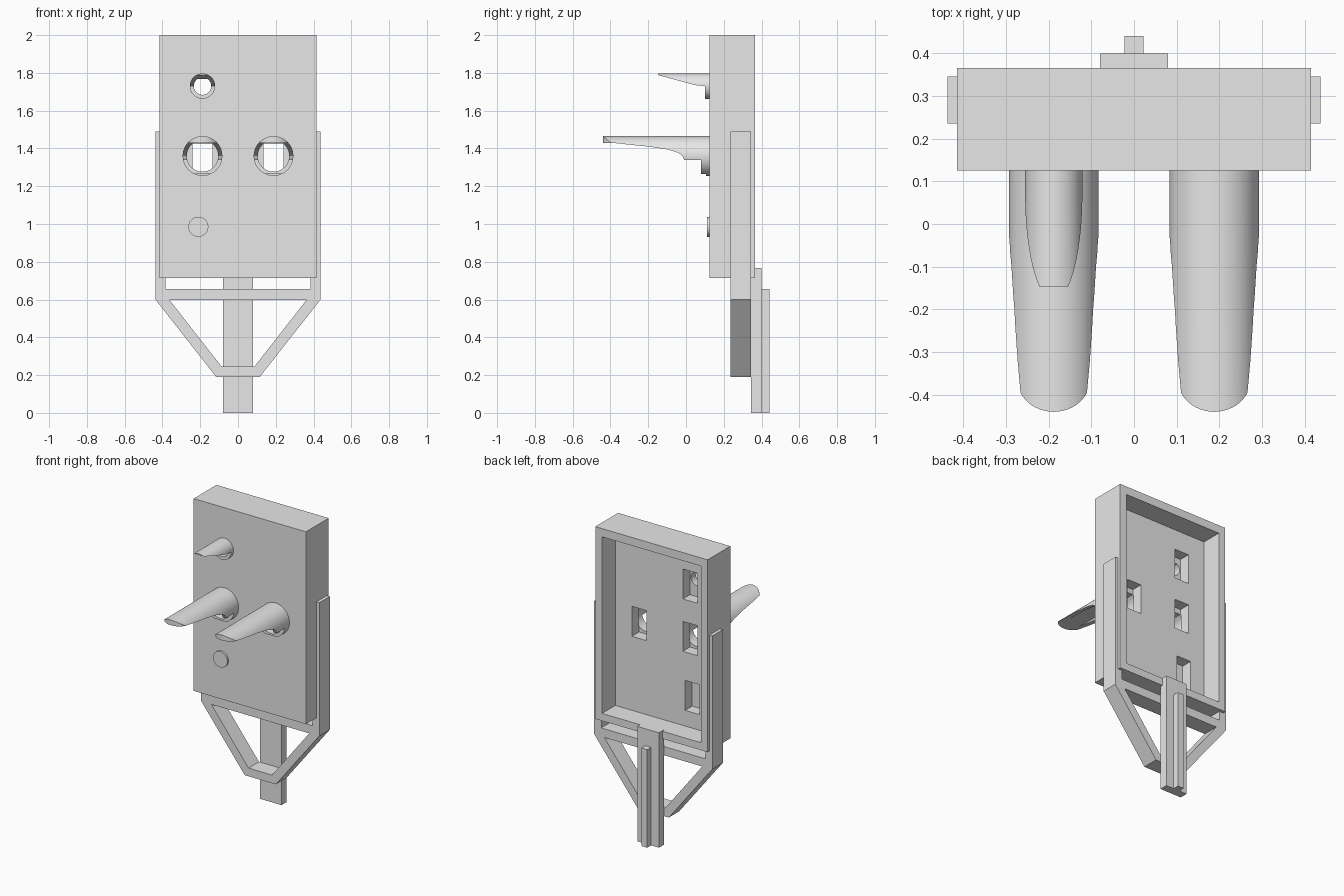
import bpy, bmesh, math

if "Cube" in bpy.data.objects:
    bpy.data.objects.remove(bpy.data.objects["Cube"], do_unlink=True)

grey = bpy.data.materials.new("plain_grey")
grey.use_nodes = True
grey.diffuse_color = (0.8, 0.8, 0.8, 1)
grey.node_tree.nodes["Principled BSDF"].inputs["Base Color"].default_value = (0.8, 0.8, 0.8, 1)


def prism(name, points, axis, lo, hi):
    """Extrude a 2D outline along one axis."""
    place = {"x": lambda a, b, t: (t, a, b),
             "y": lambda a, b, t: (a, t, b),
             "z": lambda a, b, t: (a, b, t)}[axis]
    bm = bmesh.new()
    face = bm.faces.new([bm.verts.new(place(a, b, lo)) for a, b in points])
    ext = bmesh.ops.extrude_face_region(bm, geom=[face])
    for v in ext["geom"]:
        if isinstance(v, bmesh.types.BMVert):
            v.co["xyz".index(axis)] = hi
    bmesh.ops.recalc_face_normals(bm, faces=bm.faces)
    mesh = bpy.data.meshes.new(name)
    bm.to_mesh(mesh)
    bm.free()
    mesh.materials.append(grey)
    obj = bpy.data.objects.new(name, mesh)
    bpy.context.collection.objects.link(obj)
    return obj


def box(name, x, y, z):
    return prism(name, [(x[0], z[0]), (x[1], z[0]), (x[1], z[1]), (x[0], z[1])], "y", *y)


def circle(cx, cz, r, top=9, n=64):
    """Circle outline, optionally flattened above a height."""
    angles = [math.tau * (i + 0.5) / n for i in range(n)]
    pts = [(cx + r * math.cos(a), cz + r * math.sin(a)) for a in angles]
    if max(p[1] for p in pts) <= top:
        return pts
    half = math.sqrt(r * r - (top - cz) ** 2)
    flat = [(cx + half, top), (cx - half, top)]
    low = [p for p in pts if p[1] < top]
    start = next(i for i, p in enumerate(low) if p[0] < cx)
    return low[:start] + flat + low[start:]


def combine(obj, tool, operation="DIFFERENCE"):
    """Apply a boolean and discard its tool."""
    mod = obj.modifiers.new("cut", "BOOLEAN")
    mod.operation, mod.solver, mod.object = operation, "EXACT", tool
    bpy.context.view_layer.objects.active = obj
    bpy.ops.object.modifier_apply(modifier=mod.name)
    bpy.data.objects.remove(tool, do_unlink=True)


def smooth(obj):
    bpy.ops.object.select_all(action="DESELECT")
    obj.select_set(True)
    bpy.context.view_layer.objects.active = obj
    bpy.ops.object.shade_smooth_by_angle(angle=math.radians(25))


def mirrored(half):
    return half + [(-x, z) for x, z in reversed(half)]


# Housing, hollow from the back, with pockets behind each front fitting
housing = box("housing", (-0.415, 0.415), (0.125, 0.365), (0.715, 2.0))
combine(housing, box("cavity", (-0.365, 0.365), (0.225, 0.5), (0.765, 1.945)))
for px, pz in ((-0.188, 1.71), (-0.188, 1.36), (0.188, 1.36), (-0.205, 0.97)):
    combine(housing, box("pocket", (px - 0.054, px + 0.054), (0.15, 0.3), (pz - 0.1, pz + 0.1)))

# Side outlines of the spouts: a collar at the wall, then an open underside
large_side = [(0.14, 1.25), (0.105, 1.25), (0.105, 1.265), (0.08, 1.265), (0.08, 1.34),
              (-0.01, 1.34), (-0.018, 1.36), (-0.04, 1.377), (-0.1, 1.395), (-0.2, 1.41),
              (-0.3, 1.42), (-0.39, 1.43), (-0.5, 1.43), (-0.5, 1.5), (0.14, 1.5)]
small_side = [(0.14, 1.65), (0.1, 1.65), (0.1, 1.73), (0.05, 1.735),
              (-0.147, 1.788), (-0.147, 1.85), (0.14, 1.85)]


def spout(name, cx, cz, r, side, bore_r, bore_top, round_tip):
    obj = prism(name, circle(cx, cz, r), "y", -0.47, 0.135)
    combine(obj, prism("side_cut", side, "x", cx - 0.3, cx + 0.3), "INTERSECT")
    if round_tip:
        arc = [math.pi * i / 24 for i in range(25)]
        plan = [(cx + 0.085 * math.cos(a), -0.365 - 0.075 * math.sin(a)) for a in arc]
        plan += [(cx - 0.13, -0.1), (cx - 0.13, 0.2), (cx + 0.13, 0.2), (cx + 0.13, -0.1)]
        combine(obj, prism("tip_cut", plan, "z", 1.0, 1.7), "INTERSECT")
    for target, end in ((obj, 0.2), (housing, 0.155)):
        combine(target, prism("bore", circle(cx, cz, bore_r, bore_top), "y", -0.6, end))
    smooth(obj)


spout("right_large_spout", -0.188, 1.36, 0.105, large_side, 0.083, 1.425, True)
spout("left_large_spout", 0.188, 1.36, 0.105, large_side, 0.083, 1.425, True)
spout("small_spout", -0.188, 1.73, 0.067, small_side, 0.046, 1.768, False)

# Round button low on the front
smooth(prism("button", circle(-0.21, 0.985, 0.053), "y", 0.112, 0.13))

# Bracket: side arms, cross bar and tapering lower frame
arms = [(0.41, 1.49), (0.437, 1.49), (0.437, 0.6), (0.115, 0.19)]
inner = [(0.385, 0.655), (0.385, 0.715), (0.41, 0.715)]
bracket = prism("bracket", mirrored(inner + arms), "y", 0.235, 0.345)
combine(bracket, prism("opening", mirrored([(0.362, 0.597), (0.087, 0.245)]), "y", 0.1, 0.5))

# Stem and its rear rail
box("stem", (-0.08, 0.08), (0.345, 0.4), (0, 0.768))
box("stem_rail", (-0.022, 0.022), (0.4, 0.441), (0, 0.655))
